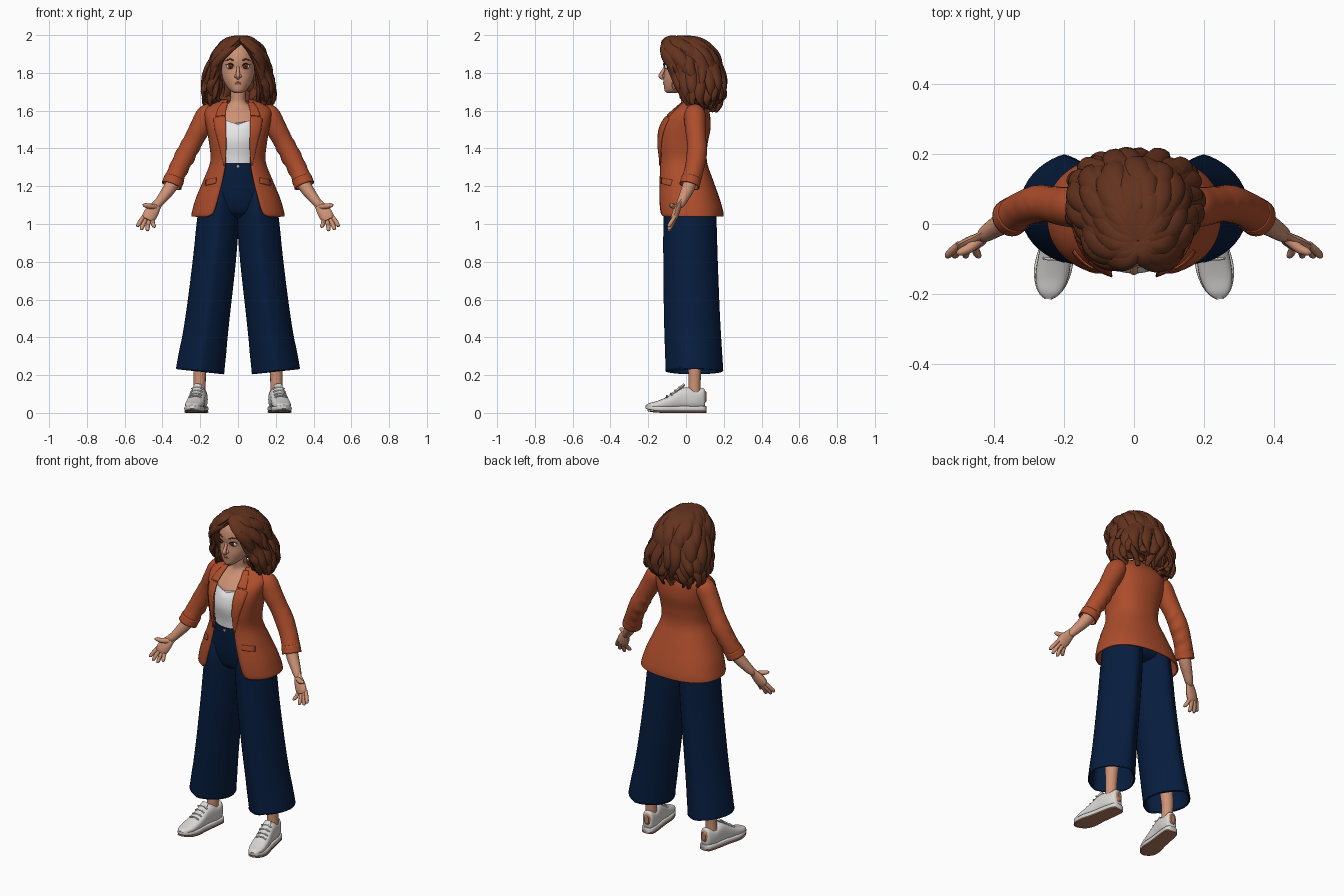
import bpy, bmesh, math, random
from math import sin, cos, pi, asin
from mathutils import Vector

random.seed(4)
if "Cube" in bpy.data.objects:
    bpy.data.objects.remove(bpy.data.objects["Cube"])


def material(name, *rgb):
    m = bpy.data.materials.new(name)
    m.use_nodes = True
    m.diffuse_color = (*rgb, 1)
    m.node_tree.nodes["Principled BSDF"].inputs["Base Color"].default_value = (*rgb, 1)
    return m


HAIR = material("chestnut hair", .125, .032, .013)
SKIN = material("skin", .62, .29, .18)
RUST = material("rust cloth", .42, .075, .025)
NAVY = material("navy cloth", .002, .012, .048)
WHITE = material("white cloth", .8, .8, .8)
SHOE = material("shoe white", .7, .68, .66)
GUM = material("gum sole", .46, .2, .12)
DARK = material("dark pupil", .02, .01, .008)
LIP = material("lip rose", .45, .15, .11)
GOLD = material("gold", .6, .38, .14)
made = []


def smooth(table, n=5):
    """Catmull-Rom interpolation of the rows of a table."""
    out = []
    for i in range(len(table) - 1):
        a, b, c, d = (table[max(0, min(len(table) - 1, i + k))] for k in (-1, 0, 1, 2))
        for s in range(n):
            t = s / n
            out.append([.5 * (2 * q + (r - p) * t + (2 * p - 5 * q + 4 * r - w) * t * t
                              + (3 * q - p - 3 * r + w) * t ** 3) for p, q, r, w in zip(a, b, c, d)])
    return out + [list(table[-1])]


def skin(name, sets, mat, closed=True, caps=True, thick=0, mirror=False):
    """Skin one or more stacks of rings into a single object."""
    bm = bmesh.new()
    for rings in sets:
        vs = [[bm.verts.new(p) for p in ring] for ring in rings]
        n = len(vs[0])
        for lo, hi in zip(vs, vs[1:]):
            for j in range(n if closed else n - 1):
                k = (j + 1) % n
                bm.faces.new((lo[j], lo[k], hi[k], hi[j]))
        if closed and caps:
            bm.faces.new(vs[0])
            bm.faces.new(vs[-1])
    bmesh.ops.recalc_face_normals(bm, faces=bm.faces)
    me = bpy.data.meshes.new(name)
    bm.to_mesh(me)
    bm.free()
    me.materials.append(mat)
    ob = bpy.data.objects.new(name, me)
    bpy.context.collection.objects.link(ob)
    made.append(ob)
    if mirror:
        ob.modifiers.new("Mirror", "MIRROR").merge_threshold = .002
    if thick:
        mod = ob.modifiers.new("Solidify", "SOLIDIFY")
        mod.thickness, mod.offset = thick, 0
    return ob


def spow(v, e):
    return math.copysign(abs(v) ** e, v)


def body(table, n=32, e=1, crease=0):
    """Rings of (z, centre x, half width, front y, back y)."""
    rings = []
    for z, cx, rx, yf, yb in smooth(table):
        ring = []
        for j in range(n):
            a = 2 * pi * j / n
            x, y = spow(sin(a), e), -spow(cos(a), e)
            y += math.copysign(crease * max(0, 1 - abs(x) / .35), y)
            ring.append(Vector((cx + rx * x, (yf + yb) / 2 + (yb - yf) / 2 * y, z)))
        rings.append(ring)
    return rings


def tube(rows, flat=1, ref=(0, 1, 0), n=12, steps=4):
    """Rings along a path of (x, y, z, radius)."""
    rows = smooth(rows, steps) if steps else rows
    pts = [Vector(r[:3]) for r in rows]
    rings = []
    for i, p in enumerate(pts):
        d = (pts[min(i + 1, len(pts) - 1)] - pts[max(i - 1, 0)]).normalized()
        u = d.cross(Vector(ref)).normalized()
        v = d.cross(u)
        r = rows[i][3]
        rings.append([p + u * r * cos(2 * pi * j / n) + v * r * flat * sin(2 * pi * j / n) for j in range(n)])
    return rings


def wrap(row, f, e=.85):
    """Point on an open-fronted shell; f runs from front edge to back centre."""
    z, rx, yf, yb, gap = row
    t0 = asin(min(1, (max(gap, 0) / rx) ** (1 / e)))
    t = t0 + f * (pi - t0)
    return Vector((rx * max(0, sin(t)) ** e, (yf + yb) / 2 - (yb - yf) / 2 * spow(cos(t), e), z))


def shell(rows, n=24):
    return [[wrap(r, j / n) for j in range(n + 1)] for r in rows]


# Jacket
jacket = smooth([(1.04, .243, -.14, .195, .165), (1.05, .243, -.147, .195, .138), (1.08, .236, -.15, .19, .122),
                 (1.14, .218, -.15, .172, .105), (1.23, .18, -.146, .14, .082), (1.33, .143, -.142, .107, .065),
                 (1.42, .148, -.15, .11, .065), (1.5, .162, -.143, .125, .067), (1.56, .172, -.112, .125, .07),
                 (1.6, .172, -.07, .117, .068), (1.63, .14, -.035, .1, .062), (1.655, .085, -.005, .085, .055)])
skin("jacket_body", [shell(jacket)], RUST, closed=False, thick=.008, mirror=True)


def on_jacket(x, z, off=.007):
    i = next((i for i in range(1, len(jacket)) if jacket[i][0] >= z), len(jacket) - 1)
    a, b = jacket[i - 1], jacket[i]
    t = (z - a[0]) / (b[0] - a[0])
    z, rx, yf, yb, _ = [p + (q - p) * t for p, q in zip(a, b)]
    c = math.sqrt(max(0, 1 - min(1, x / rx) ** (2 / .85))) ** .85
    return Vector((x, (yf + yb) / 2 - (yb - yf) / 2 * c - off, z))


def plate(name, rows):
    """Cloth plate over the jacket, from rows of (z, inner x, outer x, slant)."""
    fine = [[p + (q - p) * s / 4 for p, q in zip(a, b)] for a, b in zip(rows, rows[1:]) for s in range(4)]
    rings = [[on_jacket(a + (b - a) * j / 5, z - sl * j / 5) for j in range(6)] for z, a, b, sl in fine + [rows[-1]]]
    skin(name, [rings], RUST, closed=False, thick=.005, mirror=True)


plate("collar", [(1.645, .052, .08, 0), (1.61, .062, .105, 0), (1.575, .065, .118, .005)])
plate("lapel", [(1.568, .064, .1, 0), (1.556, .064, .13, 0), (1.5, .064, .122, 0), (1.42, .062, .1, 0),
                (1.31, .066, .075, 0)])
plate("pocket_flap", [(1.245, .115, .168, .012), (1.215, .117, .174, .012)])

# Sleeves, with slanted pushed-up folds around the elbow
sleeve = smooth([(.125, .045, 1.598, .035), (.163, .047, 1.577, .053), (.2, .05, 1.51, .052), (.238, .056, 1.44, .048),
                 (.275, .057, 1.37, .05), (.318, .042, 1.285, .047), (.352, .018, 1.205, .05)], 9)
rings = tube(sleeve, n=24, steps=0)
for row, ring in zip(sleeve, rings):
    axis = Vector(row[:3])
    for j, p in enumerate(ring):
        turn_angle = 2 * pi * j / 24
        if 1.22 < row[2] < 1.44:
            p += (p - axis) * .07 * sin((row[2] - 1.22) * 105 + 1.6 * sin(turn_angle)) * max(0, cos(turn_angle * 1.5 + 1))
skin("sleeves", [rings], RUST, caps=False, thick=.007, mirror=True)
skin("sleeve_cuffs", [tube([(.337, .029, 1.243, .05), (.352, .018, 1.203, .052)], n=24)], RUST,
     caps=False, thick=.006, mirror=True)

# Forearms and hands
skin("forearms", [tube([(.31, .045, 1.29, .035), (.355, .015, 1.2, .035), (.398, -.012, 1.14, .028),
                        (.425, -.03, 1.105, .022), (.44, -.04, 1.085, .01)], n=16)], SKIN, mirror=True)
hand = [tube([(.412, -.022, 1.125, .022), (.432, -.036, 1.098, .027), (.453, -.05, 1.068, .036),
              (.47, -.06, 1.04, .037), (.479, -.066, 1.022, .03)], .5)]
for (a, b), (c, d) in (((.498, 1.042), (.53, .985)), ((.486, 1.03), (.51, .968)),
                       ((.469, 1.023), (.479, .962)), ((.452, 1.025), (.443, .98))):
    hand.append(tube([(a, -.058, b, .01), ((a + c) / 2 + .003, -.076, (b + d) / 2, .0115), (c, -.09, d + .006, .0095),
                      (c, -.092, d, .003)], n=8))
hand.append(tube([(.437, -.042, 1.09, .016), (.468, -.068, 1.094, .014), (.494, -.08, 1.1, .011),
                  (.505, -.084, 1.102, .003)], n=8))
skin("hands", hand, SKIN, mirror=True)

# Trousers: creased wide legs, seat and waistband
leg = body([(.225, .199, .124, -.098, .186), (.25, .197, .123, -.098, .185), (.5, .162, .114, -.106, .17),
            (.8, .126, .111, -.11, .158), (1, .108, .108, -.11, .152), (1.1, .1, .1, -.108, .145),
            (1.18, .088, .08, -.088, .125), (1.22, .08, .06, -.06, .1)], 40, 1.1, .05)
for ring in leg[:8]:
    for p in ring:
        p.z += (p.x - .2) * .11
skin("trouser_legs", [leg], NAVY, caps=False, thick=.007, mirror=True)
skin("trouser_hems", [leg[:4]], NAVY, caps=False, thick=.01, mirror=True)
skin("trouser_seat", [body([(1.03, 0, .1, -.03, .08), (1.06, 0, .17, -.085, .13), (1.12, 0, .182, -.108, .14),
                            (1.18, 0, .17, -.117, .135), (1.25, 0, .14, -.122, .1), (1.315, 0, .12, -.124, .085)])], NAVY)
skin("waistband", [body([(1.288, 0, .127, -.128, .09), (1.322, 0, .123, -.128, .088)])], NAVY)
skin("trouser_button", [tube([(0, -.12, 1.306, .007), (0, -.132, 1.306, .007)], ref=(0, 0, 1))], GOLD)

# Camisole with dipped neckline, chest, neck
top = body([(1.3, 0, .115, -.124, .08), (1.36, 0, .12, -.128, .08), (1.44, 0, .132, -.141, .085),
            (1.5, 0, .135, -.13, .09), (1.535, 0, .13, -.11, .09)], 48)
for i, ring in enumerate(top[-5:]):
    for p in ring:
        p.z += (i + 1) / 5 * (.35 * min(abs(p.x), .07) - .008)
skin("camisole", [top], WHITE)
skin("chest_and_neck", [body([(1.46, 0, .12, -.11, .08), (1.53, 0, .14, -.104, .09), (1.58, 0, .13, -.07, .09),
                              (1.615, 0, .085, -.04, .08), (1.645, 0, .045, -.026, .065), (1.69, 0, .039, -.028, .056),
                              (1.76, 0, .04, -.03, .06)])], SKIN)

# Head and face
skin("head", [body([(1.694, 0, .018, -.1, -.05), (1.704, 0, .038, -.112, -.01), (1.73, 0, .062, -.117, .04),
                    (1.77, 0, .081, -.119, .07), (1.82, 0, .09, -.115, .09), (1.87, 0, .091, -.121, .1),
                    (1.92, 0, .08, -.11, .09), (1.955, 0, .05, -.08, .06), (1.97, 0, .01, -.02, 0)])], SKIN)
skin("nose", [tube([(0, -.106, 1.85, .006), (0, -.116, 1.82, .008), (0, -.132, 1.79, .011), (0, -.134, 1.781, .011),
                    (0, -.122, 1.774, .01), (0, -.108, 1.772, .005)], ref=(1, 0, 0))], SKIN)
skin("nostrils", [tube([(.009, -.113, 1.793, .004), (.012, -.118, 1.782, .008), (.009, -.111, 1.774, .004)])],
     SKIN, mirror=True)
skin("lips", [tube([(0, -.117, z, .005), (.014, -.114, z + .001, .004), (.031, -.105, 1.754, .0015)], .8)
              for z in (1.749, 1.742)], LIP, mirror=True)
skin("eyebrows", [tube([(.02, -.117, 1.864, .003), (.042, -.111, 1.872, .004), (.066, -.09, 1.865, .0015)], .7)],
     HAIR, mirror=True)
skin("lashes", [tube([(.02, -.115, 1.835, .0015), (.038, -.118, 1.849, .003), (.064, -.096, 1.842, .0015)])],
     DARK, mirror=True)
eye = skin("eyes", [[[(.04 + .021 * sin(a) * cos(b), -.1 - .015 * cos(a), 1.834 + .015 * sin(a) * sin(b))
                      for b in (2 * pi * j / 20 for j in range(20))] for a in (pi * i / 24 for i in range(1, 16))]],
           WHITE, mirror=True)
eye.data.materials.append(HAIR)
eye.data.materials.append(DARK)
for f in eye.data.polygons:
    d = math.hypot(f.center.x - .04, f.center.z - 1.834)
    f.material_index = 2 if d < .005 else 1 if d < .013 else 0
skin("earrings", [tube([(.09, -.06 + .014 * cos(a), 1.735 + .022 * sin(a), .003)
                        for a in (2 * pi * i / 16 for i in range(17))], ref=(1, 0, 0), n=6, steps=0)],
     GOLD, mirror=True)

# Hair: an open-fronted mass under layered wavy locks
hair = smooth([(1.984, .003, -.045, -.035, 0), (1.979, .035, -.075, .03, .002), (1.96, .066, -.098, .076, .014),
               (1.925, .096, -.112, .118, .045), (1.87, .126, -.11, .152, .082), (1.8, .15, -.072, .172, .092),
               (1.73, .17, -.048, .182, .1), (1.675, .165, -.028, .175, .1), (1.635, .128, .01, .145, .09)], 4)
skin("hair_mass", [shell(hair)], HAIR, closed=False, thick=.016, mirror=True)
locks = []
for side in (-1, 1):
    for k in range(22):
        f, phase = .07 + .93 * k / 21, random.uniform(0, 6)
        count = len(hair) - random.choice((0, 1, 2, 4, 6, 9)) * (k % 2)
        mid = wrap(hair[18], f)
        ref = Vector((mid.x * side, mid.y - .03, 0)).normalized() + Vector((0, 0, 1))
        path = []
        for i, row in enumerate(hair[:count]):
            t = i / (count - 1)
            p = wrap(row, max(.04, min(1, f + .05 * t * sin(t * 10 + phase))))
            out = Vector((p.x, p.y - .03, 0)).normalized()
            p += out * (.002 + .017 * t * sin(t * 14 + phase) + .009 * (k % 2))
            path.append((p.x * side + .012 * (1 - t), p.y, p.z - .02 * t ** 4 * (k % 3),
                         .006 + .031 * sin(pi * min(.97, .08 + t * .9)) ** .7))
        locks.append(tube(path, .6, ref, 10, 0))
skin("hair_locks", locks, HAIR)
# Swept fringe strands beside the parting
skin("fringe", [tube([(.025, -.05, 1.974, .014), (s * .045 + .02, -.108, 1.945, .025), (s * .09 + .008, -.115, 1.895, .023),
                      (s * .125, -.085, 1.84, .022), (s * .122, -.062, 1.78, .02), (s * .148, -.045, 1.73, .022),
                      (s * .14, -.03, 1.68, .006)], .6, (s * .4, -1, .5)) for s in (-1, 1)], HAIR)

# Ankles and trainers, toes turned out
skin("ankles", [tube([(.205, .045, .07, .034), (.203, .045, .15, .032), (.2, .045, .25, .036), (.17, .03, .6, .055)],
                     n=16)], SKIN, mirror=True)


def turn(p):
    return Vector((.21 + p[0] - .16 * p[1], p[1] + .08 * p[0], p[2]))


def along(table, n=24, e=.75):
    """Rings of (y, half width, bottom, top) stacked heel to toe."""
    return [[turn((w * spow(cos(2 * pi * j / n), e), y, (a + b) / 2 + (b - a) / 2 * spow(sin(2 * pi * j / n), e)))
             for j in range(n)] for y, w, a, b in smooth(table)]


skin("shoe_uppers", [along([(.1, .018, .03, .115), (.09, .032, .02, .132), (.05, .042, .02, .122), (.01, .043, .02, .135),
                            (-.03, .043, .02, .128), (-.09, .047, .02, .09), (-.15, .046, .02, .064),
                            (-.193, .032, .022, .052), (-.211, .012, .028, .042)])], SHOE, mirror=True)
for name, low, high, mat in (("midsoles", .008, .036, SHOE), ("outsoles", 0, .01, GUM)):
    skin(name, [along([(.106, .02, low, high), (.09, .038, low, high), (.03, .044, low, high), (-.05, .047, low, high),
                       (-.12, .054, low, high), (-.17, .045, low + .003, high), (-.2, .028, low + .009, high + .003),
                       (-.214, .01, low + .015, high + .003)], 24, .4)], mat, mirror=True)
skin("heel_tabs", [along([(.107, .014, .06, .11), (.097, .022, .05, .12)])], GUM, mirror=True)
skin("tongues", [tube([(*turn((0, y, z)), r) for y, z, r in ((-.09, .084, .02), (-.04, .123, .025), (-.01, .15, .02))],
                      .35, (0, -1, 1))], SHOE, mirror=True)
skin("laces", [tube([(*turn((x, y, z - x * x * 9)), .0045) for x in (-.032, -.016, 0, .016, .032)], n=6)
               for y, z in ((-.035, .136), (-.057, .12), (-.079, .104), (-.101, .091))], WHITE, mirror=True)

# Soft shading that keeps hard edges
bpy.ops.object.select_all(action="DESELECT")
for ob in made:
    ob.select_set(True)
bpy.context.view_layer.objects.active = made[0]
bpy.ops.object.shade_smooth_by_angle(angle=math.radians(45))
